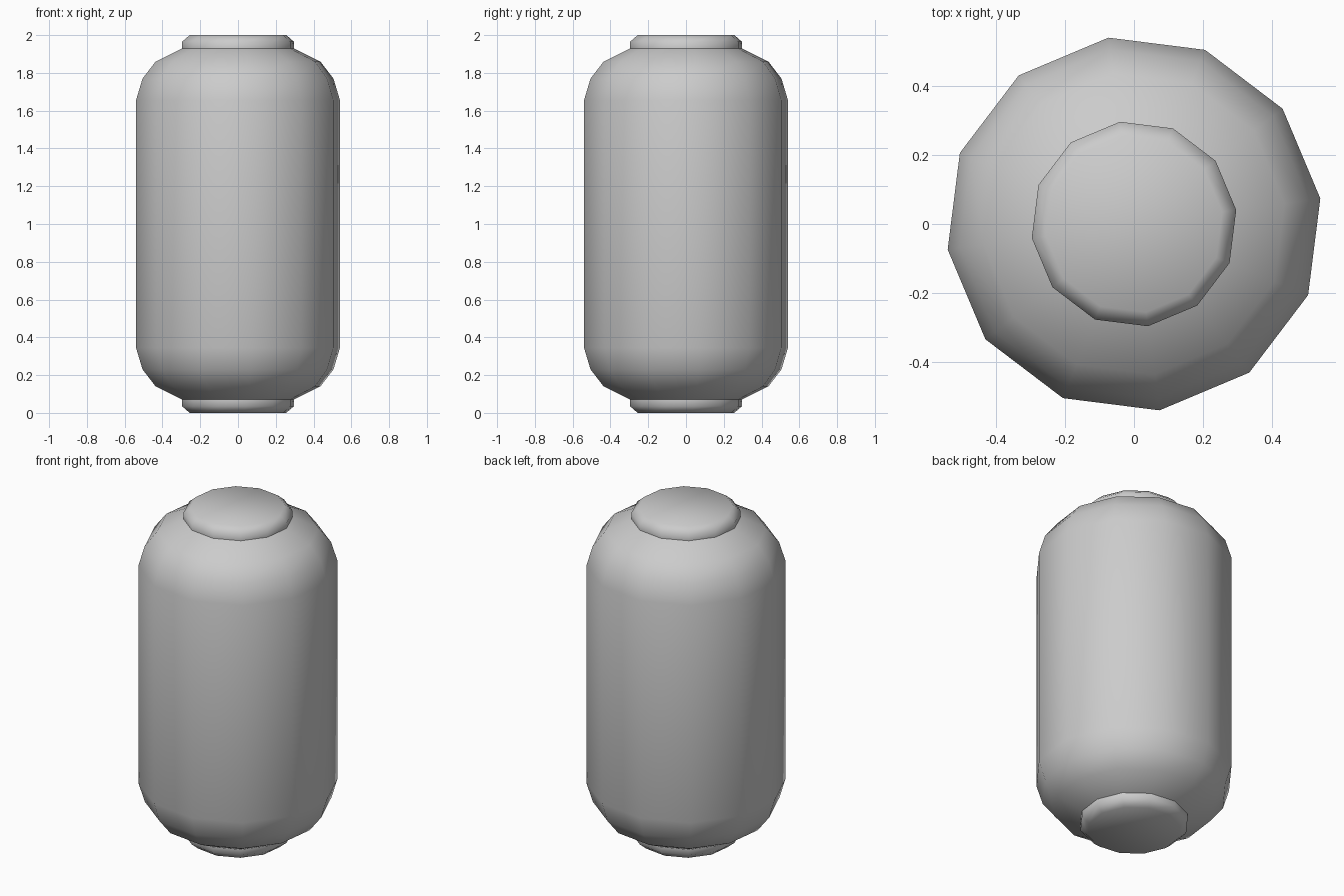
import bpy, bmesh, math

if "Cube" in bpy.data.objects:
    bpy.data.objects.remove(bpy.data.objects["Cube"])

SIDES = 12
TURN = math.radians(7.8)


def lathe(name, profile, cap_bottom=False, cap_top=False):
    """Revolve (radius, z) points into a 12-sided smooth-shaded part."""
    bm = bmesh.new()
    rings = []
    for r, z in profile:
        rings.append([bm.verts.new((r * math.cos(TURN + 2 * math.pi * i / SIDES),
                                    r * math.sin(TURN + 2 * math.pi * i / SIDES), z))
                      for i in range(SIDES)])
    for a, b in zip(rings, rings[1:]):
        for i in range(SIDES):
            j = (i + 1) % SIDES
            bm.faces.new((a[i], a[j], b[j], b[i]))
    if cap_bottom:
        bm.faces.new(rings[0][::-1])
    if cap_top:
        bm.faces.new(rings[-1])
    mesh = bpy.data.meshes.new(name)
    bm.to_mesh(mesh)
    bm.free()
    obj = bpy.data.objects.new(name, mesh)
    bpy.context.collection.objects.link(obj)
    for o in bpy.context.selected_objects:
        o.select_set(False)
    obj.select_set(True)
    bpy.context.view_layer.objects.active = obj
    bpy.ops.object.shade_smooth_by_angle(angle=math.radians(60))
    return obj


# Rounded lantern body, symmetric about z = 1
lower = [(0.297, 0.07), (0.44, 0.14), (0.51, 0.23), (0.545, 0.345)]
lathe("body", lower + [(r, 2 - z) for r, z in reversed(lower)])

# Chamfered end collars
collar = [(0.258, 0.0), (0.299, 0.035), (0.299, 0.07)]
lathe("bottom_collar", collar, cap_bottom=True)
lathe("top_collar", [(r, 2 - z) for r, z in reversed(collar)], cap_top=True)
